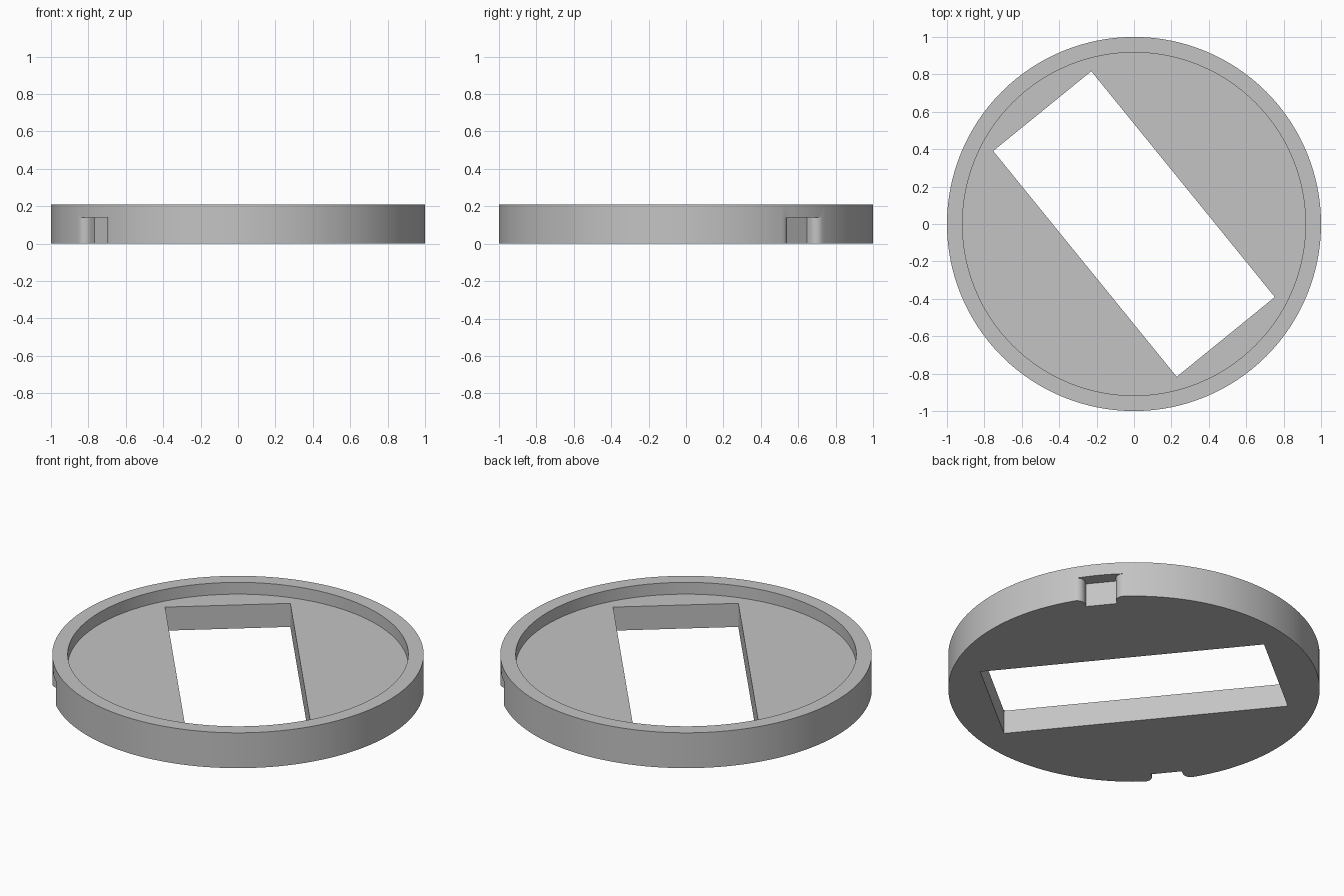
import bpy, bmesh, math

if "Cube" in bpy.data.objects:
    bpy.data.objects.remove(bpy.data.objects["Cube"])

ANGLE = math.radians(39.1)   # direction of the slot's short axis and the notches
HEIGHT, FLOOR = 0.21, 0.14
SEGMENTS = 128


def prism(name, outline, z0, z1):
    """Solid made by extruding a counter-clockwise outline from z0 to z1."""
    bm = bmesh.new()
    face = bm.faces.new([bm.verts.new((x, y, z0)) for x, y in outline])
    top = bmesh.ops.extrude_face_region(bm, geom=[face])["geom"]
    for v in top:
        if isinstance(v, bmesh.types.BMVert):
            v.co.z = z1
    bmesh.ops.recalc_face_normals(bm, faces=bm.faces)
    mesh = bpy.data.meshes.new(name)
    bm.to_mesh(mesh)
    bm.free()
    obj = bpy.data.objects.new(name, mesh)
    bpy.context.collection.objects.link(obj)
    return obj


def circle(radius):
    return [(radius * math.cos(2 * math.pi * i / SEGMENTS),
             radius * math.sin(2 * math.pi * i / SEGMENTS)) for i in range(SEGMENTS)]


def turned(points, angle):
    c, s = math.cos(angle), math.sin(angle)
    return [(x * c - y * s, x * s + y * c) for x, y in points]


def notch_outline():
    """Flat-bottomed notch along +x whose mouth flares with rounded corners."""
    half, r, depth, steps = 0.085, 0.045, 0.92, 8
    mouth = half + r
    centre = math.sqrt(1 - mouth ** 2) - r
    side = [(depth, half)]
    for i in range(steps + 1):
        a = math.pi / 2 * i / steps
        side.append((centre + r * math.sin(a), mouth - r * math.cos(a)))
    side.append((1.1, mouth))
    return side + [(x, -y) for x, y in reversed(side)]


# round tray body
body = prism("round_tray", circle(1.0), 0, HEIGHT)

# cutters: shallow recess, rectangular slot, two opposite rim notches
slot = [(-0.338, -0.778), (0.338, -0.778), (0.338, 0.778), (-0.338, 0.778)]
cutters = [
    prism("recess_cutter", circle(0.917), FLOOR, 0.4),
    prism("slot_cutter", turned(slot, ANGLE), -0.2, 0.5),
    prism("notch_cutter_a", turned(notch_outline(), ANGLE), -0.2, FLOOR),
    prism("notch_cutter_b", turned(notch_outline(), ANGLE + math.pi), -0.2, FLOOR),
]

bpy.context.view_layer.objects.active = body
for cutter in cutters:
    cutter.hide_render = True
    mod = body.modifiers.new(cutter.name, "BOOLEAN")
    mod.operation = "DIFFERENCE"
    mod.solver = "EXACT"
    mod.object = cutter
    bpy.ops.object.modifier_apply(modifier=mod.name)
for cutter in cutters:
    bpy.data.objects.remove(cutter)

# plain grey material
grey = bpy.data.materials.new("grey")
grey.diffuse_color = (0.55, 0.55, 0.55, 1)
grey.use_nodes = True
grey.node_tree.nodes["Principled BSDF"].inputs["Base Color"].default_value = grey.diffuse_color
body.data.materials.clear()
body.data.materials.append(grey)

# smooth round walls, crisp edges
bpy.ops.object.select_all(action="DESELECT")
body.select_set(True)
bpy.ops.object.shade_smooth_by_angle(angle=math.radians(30))
